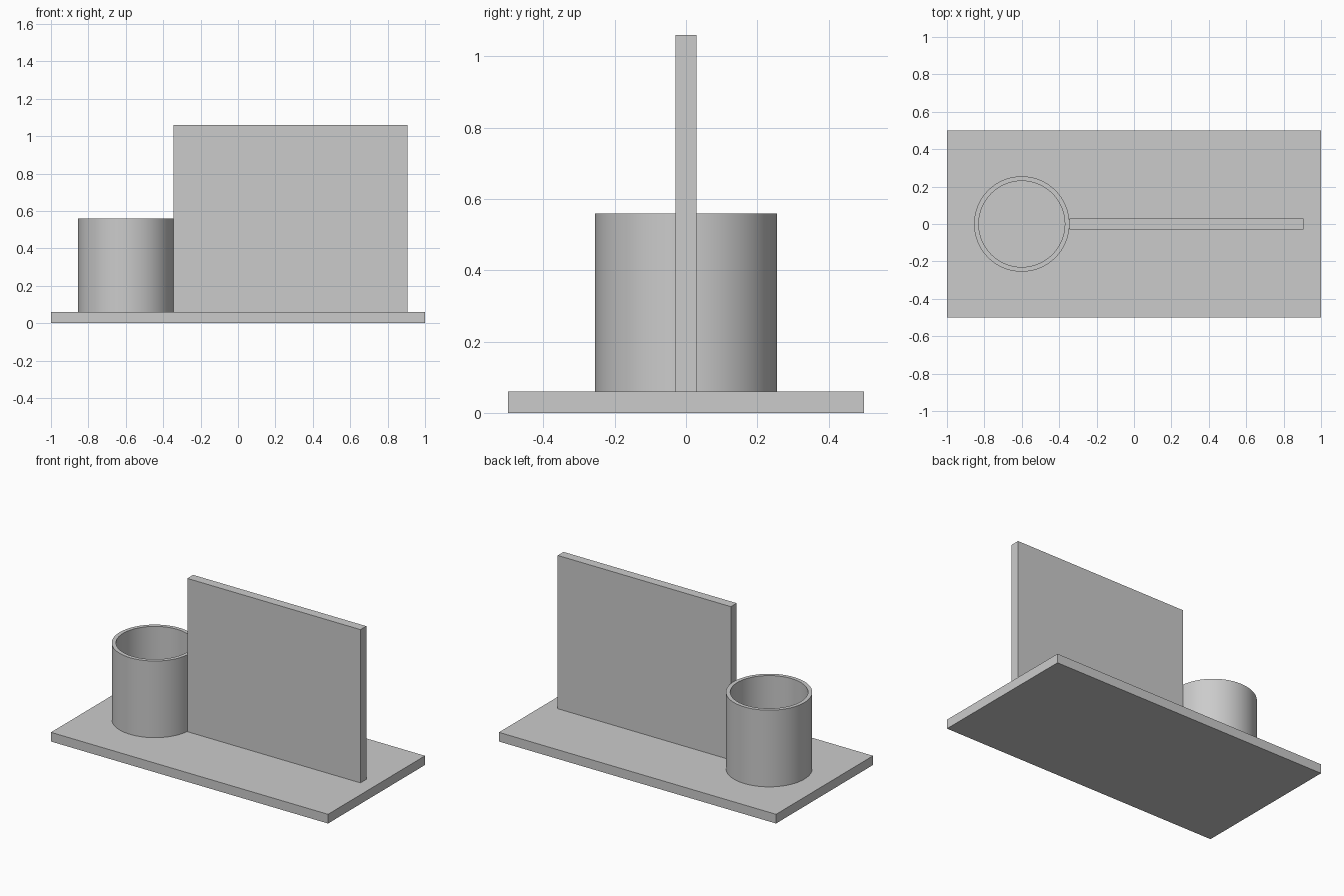
import bpy
import bmesh
import math

cube = bpy.data.objects.get("Cube")
if cube:
    bpy.data.objects.remove(cube, do_unlink=True)

BASE_TOP = 0.06
GREY = (0.6, 0.6, 0.6, 1.0)

grey = bpy.data.materials.new("light grey")
grey.use_nodes = True
grey.diffuse_color = GREY
grey.node_tree.nodes["Principled BSDF"].inputs["Base Color"].default_value = GREY


def add_object(name, bm):
    bmesh.ops.recalc_face_normals(bm, faces=bm.faces)
    mesh = bpy.data.meshes.new(name)
    bm.to_mesh(mesh)
    bm.free()
    mesh.materials.append(grey)
    obj = bpy.data.objects.new(name, mesh)
    bpy.context.collection.objects.link(obj)
    return obj


def add_box(name, size, centre):
    bm = bmesh.new()
    bmesh.ops.create_cube(bm, size=1)
    bmesh.ops.scale(bm, vec=size, verts=bm.verts)
    bmesh.ops.translate(bm, vec=centre, verts=bm.verts)
    return add_object(name, bm)


def add_tube(name, outer, inner, bottom, top, centre_x, sides=96):
    # Spin a closed rectangular wall section around the vertical axis
    bm = bmesh.new()
    section = [(outer, bottom), (outer, top), (inner, top), (inner, bottom)]
    verts = [bm.verts.new((r, 0, z)) for r, z in section]
    edges = [bm.edges.new((verts[i - 1], verts[i])) for i in range(len(verts))]
    bmesh.ops.spin(bm, geom=verts + edges, cent=(0, 0, 0), axis=(0, 0, 1),
                   angle=math.tau, steps=sides, use_merge=True)
    bmesh.ops.remove_doubles(bm, verts=bm.verts, dist=0.0001)
    bmesh.ops.translate(bm, vec=(centre_x, 0, 0), verts=bm.verts)
    return add_object(name, bm)


# Base plate and upright panel
add_box("base_plate", (2, 1, BASE_TOP), (0, 0, BASE_TOP / 2))
add_box("upright_panel", (1.25, 0.06, 1), (0.28, 0, BASE_TOP + 0.5))

# Hollow round cup standing beside the panel
cup = add_tube("round_cup", 0.255, 0.23, BASE_TOP, BASE_TOP + 0.5, -0.6)
bpy.ops.object.select_all(action="DESELECT")
cup.select_set(True)
bpy.context.view_layer.objects.active = cup
bpy.ops.object.shade_smooth_by_angle(angle=math.radians(30))
